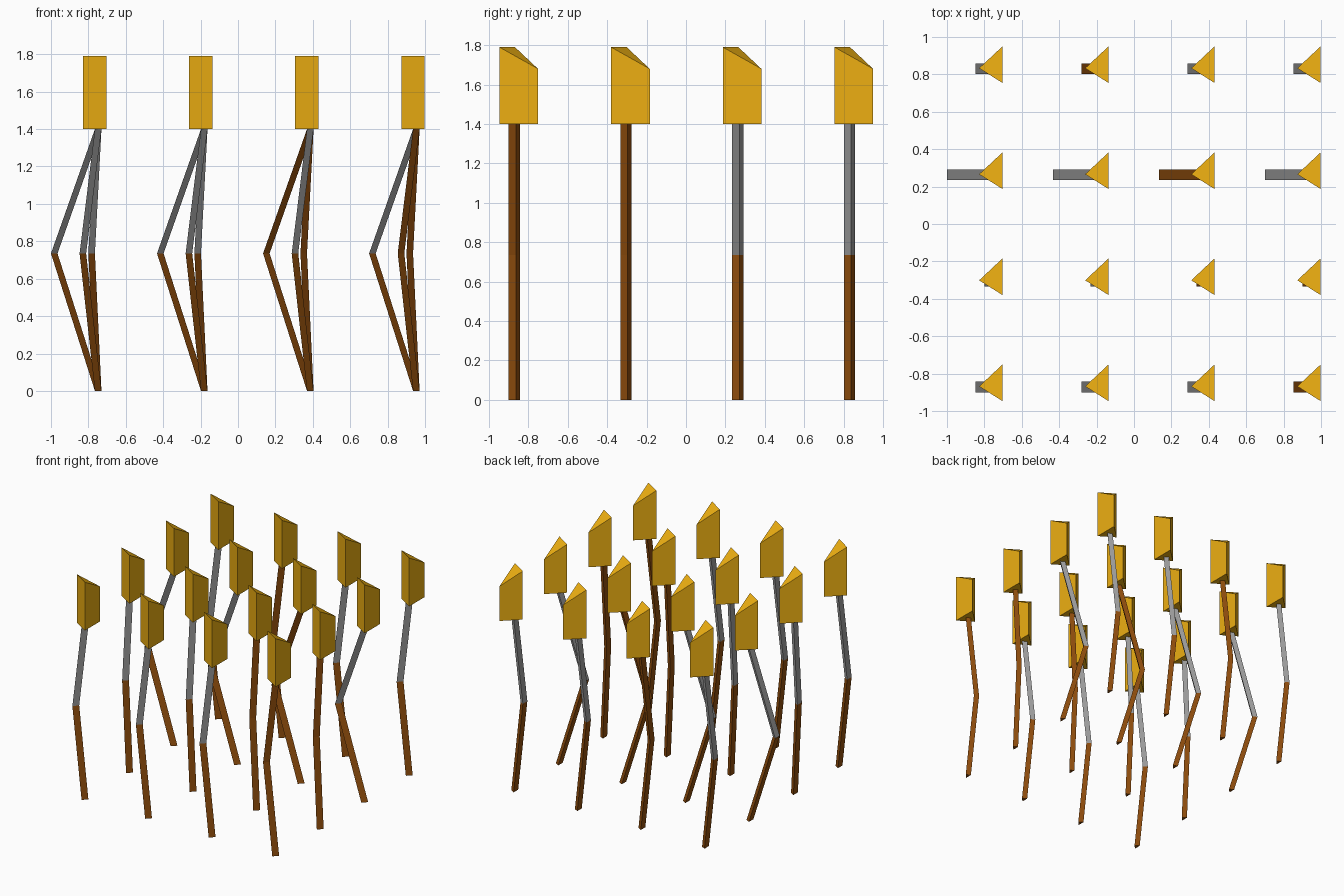
import bpy

if "Cube" in bpy.data.objects:
    bpy.data.objects.remove(bpy.data.objects["Cube"])

PITCH = 0.567
X0, Y0 = -0.703, -0.947          # back corner of the first head
SECTION = [(-0.062, 0.047), (-0.027, 0.084), (-0.062, 0.104)]  # leg triangle
KNEE_SHIFT = [-0.082, -0.035, -0.235, -0.082]  # knee bend for each row
HIP_Z, KNEE_Z = 1.40, 0.735
BROWN_UPPER = {(3, 0), (2, 1), (3, 1), (2, 2), (1, 3)}  # (column, row)


def material(name, rgb):
    m = bpy.data.materials.new(name)
    m.diffuse_color = (*rgb, 1)
    m.use_nodes = True
    m.node_tree.nodes["Principled BSDF"].inputs["Base Color"].default_value = m.diffuse_color
    return m


yellow = material("yellow", (0.85, 0.43, 0.006))
brown = material("brown", (0.28, 0.075, 0.004))
grey = material("grey", (0.35, 0.35, 0.35))


def prism(name, bottom, top, loc, mat):
    """Triangular prism lofted between two three-point rings."""
    mesh = bpy.data.meshes.new(name)
    faces = [(2, 1, 0), (3, 4, 5)]
    faces += [(i, (i + 1) % 3, (i + 1) % 3 + 3, i + 3) for i in range(3)]
    mesh.from_pydata(bottom + top, [], faces)
    mesh.materials.append(mat)
    ob = bpy.data.objects.new(name, mesh)
    ob.location = loc
    bpy.context.collection.objects.link(ob)


def ring(z, dx=0.0):
    return [(x + dx, y, z) for x, y in SECTION]


for row in range(4):
    bend = KNEE_SHIFT[row]
    for col in range(4):
        loc = (X0 + col * PITCH, Y0 + row * PITCH, 0)
        tag = f"_{col + 1}_{row + 1}"
        # head: triangular block whose top slopes down at one rear corner
        corners = [(-0.125, 0.079), (0, 0), (0, 0.196)]
        prism("head" + tag,
              [(x, y, HIP_Z) for x, y in corners],
              [(x, y, z) for (x, y), z in zip(corners, (1.79, 1.79, 1.68))],
              loc, yellow)
        # bent leg: upper part and lower part meeting at the knee
        upper_mat = brown if (col, row) in BROWN_UPPER else grey
        # section runs front, right, back: counter-clockwise from above
        prism("upper_leg" + tag, ring(KNEE_Z, bend), ring(HIP_Z), loc, upper_mat)
        prism("lower_leg" + tag, ring(0), ring(KNEE_Z, bend), loc, brown)
